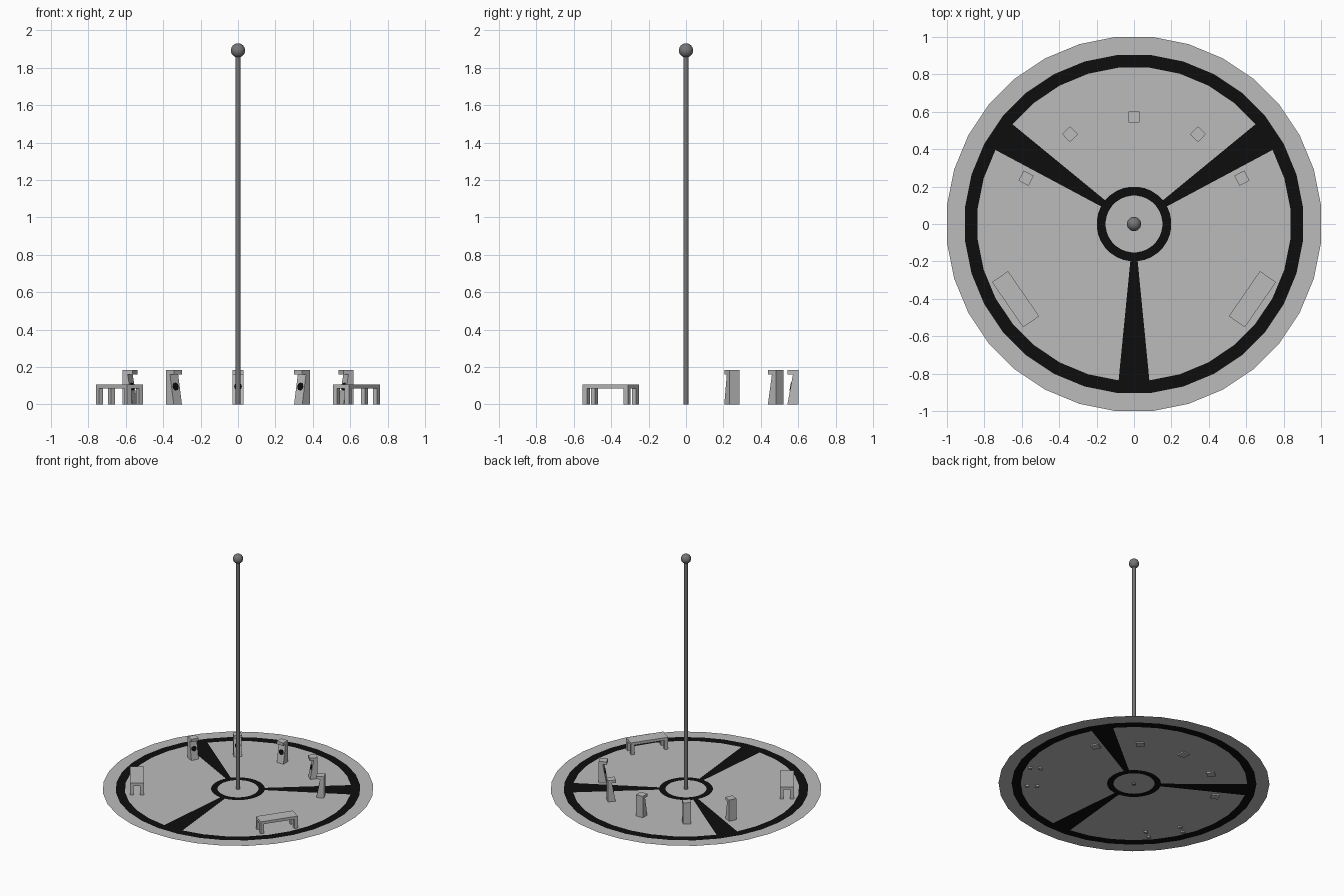
import bpy, bmesh, math
from mathutils import Matrix, Vector

if "Cube" in bpy.data.objects:
    bpy.data.objects.remove(bpy.data.objects["Cube"])


def material(name, v):
    m = bpy.data.materials.new(name)
    m.diffuse_color = (v, v, v, 1)
    m.use_nodes = True
    m.node_tree.nodes["Principled BSDF"].inputs["Base Color"].default_value = m.diffuse_color
    return m


STONE = material("light grey stone", 0.5)
BLACK = material("black paint", 0.004)
METAL = material("dark grey metal", 0.18)


def finish(name, bm, mats, matrix=Matrix()):
    mesh = bpy.data.meshes.new(name)
    bm.to_mesh(mesh)
    bm.free()
    for m in mats:
        mesh.materials.append(m)
    ob = bpy.data.objects.new(name, mesh)
    ob.matrix_world = matrix
    bpy.context.collection.objects.link(ob)
    return ob


def add_box(bm, centre, size):
    bmesh.ops.create_cube(bm, size=1, matrix=Matrix.Translation(centre)
                          @ Matrix.Diagonal((*size, 1)))


def place(x, y, degrees):
    return Matrix.Translation((x, y, 0)) @ Matrix.Rotation(math.radians(degrees), 4, 'Z')


# Paved disc: one thin sheet with painted rings and three tapering spokes
N = 32
radii = [0.152, 0.2, 0.84, 0.908, 1.0048]
bm = bmesh.new()
rings = []
for r in radii:
    rings.append([bm.verts.new((r * math.cos((i + 0.5) * math.tau / N),
                                r * math.sin((i + 0.5) * math.tau / N), 0.01))
                  for i in range(N)])
bm.faces.new(rings[0])
for k in range(len(radii) - 1):
    for i in range(N):
        j = (i + 1) % N
        f = bm.faces.new((rings[k][i], rings[k + 1][i], rings[k + 1][j], rings[k][j]))
        angle = (i + 1) * 360 / N
        spoke = k == 1 and any(abs(angle - a) < 1 for a in (33.75, 146.25, 270))
        f.material_index = int(k in (0, 2) or spoke)
finish("paved_disc", bm, [STONE, BLACK])

# Tall pole with a ball on top
bm = bmesh.new()
bmesh.ops.create_cone(bm, cap_ends=True, segments=16, radius1=0.0135, radius2=0.0135,
                      depth=1.87, matrix=Matrix.Translation((0, 0, 0.935)))
pole = finish("pole", bm, [METAL])
bm = bmesh.new()
bmesh.ops.create_uvsphere(bm, u_segments=24, v_segments=14, radius=0.038,
                          matrix=Matrix.Translation((0, 0, 1.893)))
ball = finish("pole_ball", bm, [METAL])
for ob in (pole, ball):
    bpy.ops.object.select_all(action='DESELECT')
    ob.select_set(True)
    bpy.context.view_layer.objects.active = ob
    bpy.ops.object.shade_smooth_by_angle(angle=math.radians(40))


# Pedestal: wedge body, overhanging cap, round dark plate facing the pole
def pedestal(x, y, degrees):
    m = place(x, y, degrees)
    bm = bmesh.new()
    profile = [(-0.03, 0), (0.03, 0), (0.03, 0.162), (0.0, 0.162)]
    f = bm.faces.new([bm.verts.new((-0.03, a, z)) for a, z in profile])
    ext = bmesh.ops.extrude_face_region(bm, geom=[f])["geom"]
    bmesh.ops.translate(bm, vec=(0.06, 0, 0),
                        verts=[g for g in ext if isinstance(g, bmesh.types.BMVert)])
    bmesh.ops.recalc_face_normals(bm, faces=bm.faces)
    finish("pedestal_body", bm, [STONE], m)
    bm = bmesh.new()
    add_box(bm, (0, 0, 0.1725), (0.06, 0.06, 0.023))
    finish("pedestal_cap", bm, [STONE], m)
    bm = bmesh.new()
    tilt = Matrix.Rotation(math.atan2(0.162, 0.03), 4, 'X')
    bmesh.ops.create_cone(bm, cap_ends=True, segments=12, radius1=0.021, radius2=0.021,
                          depth=0.005,
                          matrix=Matrix.Translation((0, -0.0122, 0.096)) @ tilt)
    finish("pedestal_plate", bm, [BLACK], m)


pedestal(0, 0.572, 0)
for s in (-1, 1):
    pedestal(s * 0.342, 0.48, -s * 43)
    pedestal(s * 0.577, 0.245, -s * 63)


# Bench: slab seat on four corner legs
def bench(x, y, degrees):
    m = place(x, y, degrees)
    bm = bmesh.new()
    add_box(bm, (0, 0, 0.097), (0.293, 0.104, 0.022))
    finish("bench_seat", bm, [STONE], m)
    bm = bmesh.new()
    for sx in (-1, 1):
        for sy in (-1, 1):
            add_box(bm, (sx * 0.133, sy * 0.0385, 0.043), (0.027, 0.027, 0.086))
    finish("bench_legs", bm, [STONE], m)


for s in (-1, 1):
    bench(s * 0.633, -0.402, s * 55.4)
